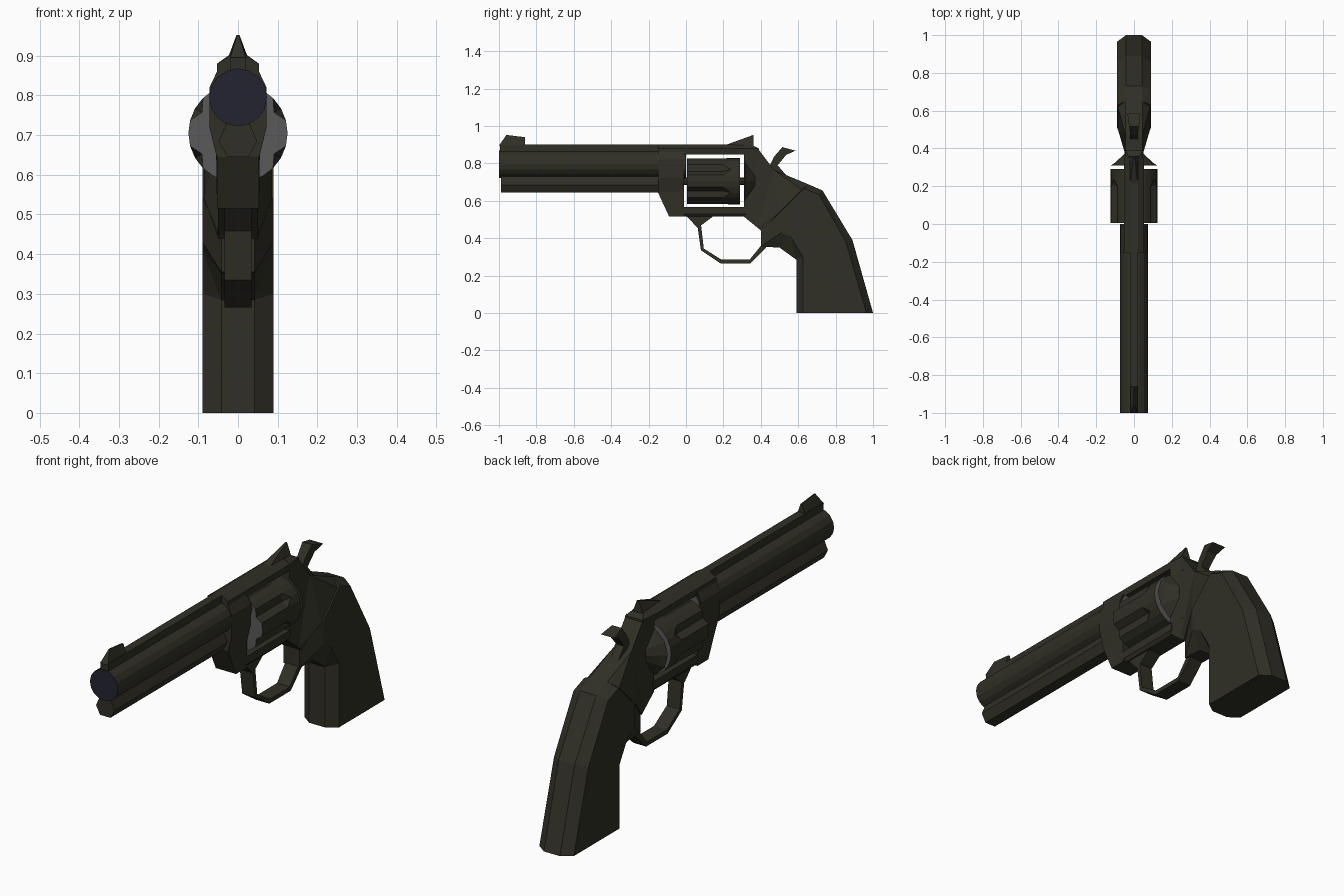
import bpy, bmesh, math


def mat(name, col):
    m = bpy.data.materials.new(name)
    m.diffuse_color = (*col, 1)
    return m


GUNMETAL = mat("dark_gunmetal", (0.030, 0.029, 0.019))
BORE = mat("bore_blue_black", (0.017, 0.017, 0.030))
GREY = mat("worn_grey", (0.10, 0.10, 0.105))


def loft(name, rings, cap_mats=(None, None)):
    """Skin equal-length rings of 3D points and cap both ends."""
    bm = bmesh.new()
    vr = [[bm.verts.new(p) for p in r] for r in rings]
    n = len(vr[0])
    for a, b in zip(vr, vr[1:]):
        for i in range(n):
            j = (i + 1) % n
            bm.faces.new((a[i], a[j], b[j], b[i]))
    caps = [bm.faces.new(vr[0][::-1]), bm.faces.new(vr[-1])]
    mats = [GUNMETAL]
    for f, m in zip(caps, cap_mats):
        if m:
            if m not in mats:
                mats.append(m)
            f.material_index = mats.index(m)
    bmesh.ops.recalc_face_normals(bm, faces=bm.faces)
    bmesh.ops.triangulate(bm, faces=bm.faces)
    me = bpy.data.meshes.new(name)
    bm.to_mesh(me)
    bm.free()
    for m in mats:
        me.materials.append(m)
    ob = bpy.data.objects.new(name, me)
    bpy.context.collection.objects.link(ob)
    return ob


def plate(name, pts):
    """Side profile of (y, z, half width), mirrored over x."""
    return loft(name, [[(s * w, y, z) for y, z, w in pts] for s in (-1, 1)])


def flat(name, pts, w):
    return plate(name, [(y, z, w) for y, z in pts])


def circle(y, z, r, n, rf=lambda i: 1):
    return [(r * rf(i) * math.cos(2 * math.pi * i / n), y,
             z + r * rf(i) * math.sin(2 * math.pi * i / n)) for i in range(n)]


def section(y, half):
    """Symmetric cross-section at y from its right half (x, z), bottom to top."""
    return [(x, y, z) for x, z in half] + [(-x, y, z) for x, z in half[::-1]]


# Barrel, sighting rib and underlug
loft("barrel", [circle(y, 0.795, 0.073, 16) for y in (-1, 0)], (BORE, GREY))
rib = [(0.02, 0.85), (0.02, 0.9)]
loft("barrel_rib", [section(y, rib) for y in (-0.995, -0.1)])
lug = [(0.027, 0.645), (0.048, 0.685), (0.027, 0.735)]
loft("underlug", [section(y, lug) for y in (-0.99, -0.1)])

# Front of the frame, sloping down to the lower strap
rings = []
for y, low in ((-0.15, 0.645), (-0.09, 0.515), (-0.01, 0.515)):
    rings.append(section(y, [(0.053, low), (0.055, 0.65), (0.072, 0.72), (0.072, 0.82),
                             (0.053, 0.86), (0.053, 0.88), (0.02, 0.9)]))
loft("frame_front", rings)

# Straps above and below the cylinder window
top = [(0.05, 0.848), (0.053, 0.88), (0.02, 0.9)]
loft("top_strap", [section(y, top) for y in (-0.02, 0.32)])
bottom = [(0.04, 0.515), (0.053, 0.53), (0.053, 0.567)]
loft("bottom_strap", [section(y, bottom) for y in (-0.02, 0.32)])

# Rear of the frame, widening toward the grip
plate("frame_rear", [(0.31, 0.515, 0.05), (0.39, 0.45, 0.05), (0.39, 0.88, 0.045),
                     (0.35, 0.9, 0.025), (0.31, 0.9, 0.025), (0.31, 0.88, 0.053)])
plate("frame_back", [(0.38, 0.46, 0.05), (0.40, 0.44, 0.05), (0.50, 0.54, 0.085),
                     (0.62, 0.66, 0.085), (0.65, 0.69, 0.045), (0.47, 0.765, 0.045),
                     (0.38, 0.885, 0.045)])
loft("recoil_shield", [circle(0.31, 0.705, 0.122, 12), circle(0.325, 0.705, 0.1, 12),
                       circle(0.37, 0.705, 0.052, 12)])


# Fluted cylinder: six grooves running out before the rear end
def flute(i):
    return 0.84 if i % 4 == 2 else 1


loft("cylinder", [circle(0.005, 0.705, 0.125, 24, flute), circle(0.2, 0.705, 0.125, 24, flute),
                  circle(0.24, 0.705, 0.125, 24), circle(0.29, 0.705, 0.125, 24)], (GREY, GREY))
loft("cylinder_pin", [circle(y, 0.705, 0.02, 8) for y in (-0.02, 0.32)])

# Grip with chamfered front and back edges
outer = [(0.65, 0.69), (0.73, 0.655), (0.89, 0.39), (1.0, 0), (0.59, 0),
         (0.59, 0.285), (0.50, 0.35), (0.40, 0.355), (0.40, 0.44)]
inner = [(0.63, 0.665), (0.71, 0.635), (0.855, 0.38), (0.965, 0), (0.625, 0),
         (0.625, 0.30), (0.56, 0.41), (0.51, 0.43), (0.51, 0.545)]
loft("grip", [[(x, y, z) for y, z in prof] for x, prof in
              ((-0.09, inner), (-0.042, outer), (0.042, outer), (0.09, inner))])

# Trigger guard and its front mount
ring_out = [(0.06, 0.475), (0.08, 0.335), (0.185, 0.265), (0.345, 0.265), (0.43, 0.35)]
ring_in = [(0.405, 0.365), (0.34, 0.285), (0.19, 0.285), (0.095, 0.345), (0.08, 0.475)]
flat("trigger_guard", ring_out + ring_in, 0.034)
flat("guard_mount", [(0.0, 0.52), (0.06, 0.458), (0.09, 0.475), (0.15, 0.52)], 0.034)

# Sights, tapering to a ridge
plate("front_sight", [(-1, 0.895, 0.02), (-0.96, 0.952, 0.002), (-0.86, 0.94, 0.004),
                      (-0.86, 0.895, 0.02)])
plate("rear_sight", [(0.21, 0.898, 0.02), (0.36, 0.952, 0.004), (0.36, 0.895, 0.025)])

# Hammer
plate("hammer", [(0.43, 0.75, 0.02), (0.47, 0.835, 0.02), (0.515, 0.887, 0.025),
                 (0.585, 0.868, 0.035), (0.535, 0.845, 0.025), (0.49, 0.79, 0.02),
                 (0.55, 0.72, 0.02)])
